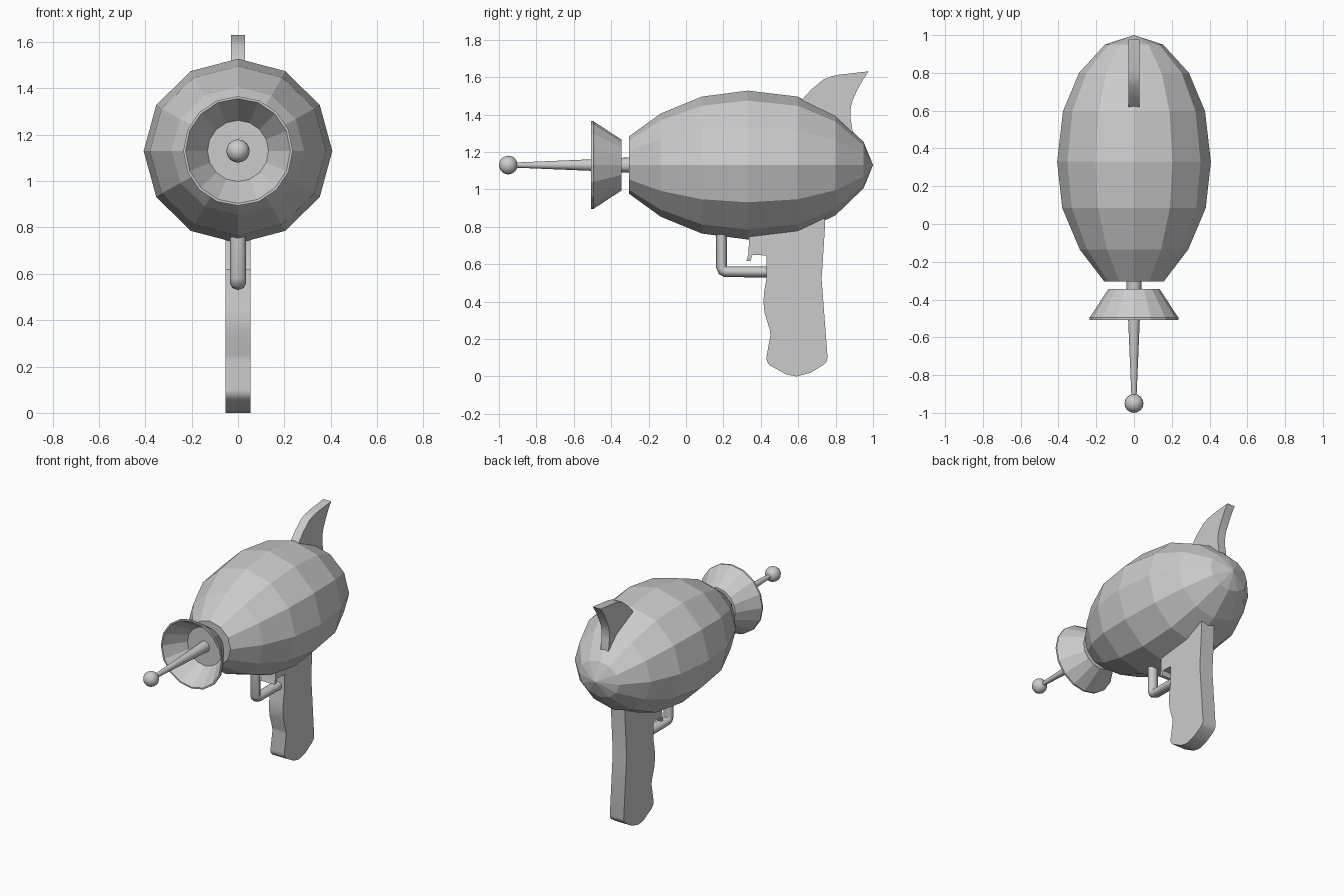
import bpy, bmesh, math

if "Cube" in bpy.data.objects:
    bpy.data.objects.remove(bpy.data.objects["Cube"])

AXIS_Z = 1.13  # height of the barrel axis


def finish(name, bm):
    bmesh.ops.recalc_face_normals(bm, faces=bm.faces)
    mesh = bpy.data.meshes.new(name)
    bm.to_mesh(mesh)
    bm.free()
    ob = bpy.data.objects.new(name, mesh)
    bpy.context.collection.objects.link(ob)
    return ob


def smooth(ob):
    bpy.ops.object.select_all(action='DESELECT')
    ob.select_set(True)
    bpy.context.view_layer.objects.active = ob
    bpy.ops.object.shade_smooth_by_angle(angle=math.radians(40))


def revolve(name, profile, sides):
    """Closed solid around the y axis; profile rows are (y, x radius, z radius)."""
    bm = bmesh.new()
    rings = []
    for y, rx, rz in profile:
        if rx == 0:
            rings.append([bm.verts.new((0, y, AXIS_Z))] * sides)
            continue
        angles = [2 * math.pi * i / sides for i in range(sides)]
        rings.append([bm.verts.new((rx * math.cos(a), y, AXIS_Z + rz * math.sin(a))) for a in angles])
    for a, b in zip(rings, rings[1:]):
        for i in range(sides):
            j = (i + 1) % sides
            bm.faces.new(list(dict.fromkeys((a[i], a[j], b[j], b[i]))))
    for ring in (rings[0], rings[-1]):
        if ring[0] is not ring[1]:
            bm.faces.new(ring)
    return finish(name, bm)


def plate(name, outline, half):
    """Side outline of (y, z) points extruded across x."""
    bm = bmesh.new()
    face = bm.faces.new([bm.verts.new((-half, y, z)) for y, z in outline])
    ext = bmesh.ops.extrude_face_region(bm, geom=[face])
    verts = [v for v in ext['geom'] if isinstance(v, bmesh.types.BMVert)]
    bmesh.ops.translate(bm, verts=verts, vec=(2 * half, 0, 0))
    return finish(name, bm)


# faceted egg-shaped body
revolve("body", [(-0.305, 0.157, 0.153), (-0.135, 0.287, 0.276), (0.085, 0.38, 0.366),
                 (0.33, 0.407, 0.398), (0.597, 0.376, 0.366), (0.80, 0.291, 0.268),
                 (0.95, 0.154, 0.123), (1.0, 0, 0)], 12)

# flared muzzle dish with a thin rim and recessed floor
revolve("muzzle_dish", [(y, r, r) for y, r in [
    (-0.345, 0.136), (-0.49, 0.231), (-0.495, 0.236), (-0.507, 0.236),
    (-0.507, 0.226), (-0.365, 0.132)]], 16)

# tapered antenna rod and ball tip
smooth(revolve("antenna_rod", [(-0.93, 0.013, 0.013), (-0.50, 0.031, 0.031),
                               (-0.28, 0.042, 0.042)], 16))
ball = bmesh.new()
bmesh.ops.create_uvsphere(ball, u_segments=16, v_segments=10, radius=0.05)
tip = finish("antenna_tip", ball)
tip.location = (0, -0.95, AXIS_Z)
smooth(tip)

# grip with the trigger at its upper front
smooth(plate("grip_and_trigger", [
    (0.745, 0.95), (0.743, 0.80), (0.725, 0.52), (0.757, 0.10), (0.752, 0.08),
    (0.735, 0.062), (0.666, 0.02), (0.592, 0.0), (0.537, 0.01), (0.447, 0.06),
    (0.433, 0.08), (0.43, 0.10), (0.452, 0.225), (0.448, 0.25), (0.42, 0.34),
    (0.414, 0.40), (0.418, 0.455), (0.43, 0.52), (0.43, 0.647), (0.355, 0.65),
    (0.345, 0.618), (0.323, 0.618), (0.335, 0.66), (0.337, 0.80), (0.337, 0.90)], 0.053))

# curved tail fin
smooth(plate("tail_fin", [
    (0.607, 1.465), (0.671, 1.535), (0.735, 1.588), (0.775, 1.604), (0.815, 1.613),
    (0.976, 1.631), (0.945, 1.585), (0.912, 1.524), (0.89, 1.475), (0.879, 1.428),
    (0.88, 1.38), (0.885, 1.348), (0.897, 1.26), (0.88, 1.18), (0.62, 1.35)], 0.03))

# bent tube trigger guard
curve = bpy.data.curves.new("trigger_guard", 'CURVE')
curve.dimensions = '3D'
curve.bevel_depth = 0.029
curve.bevel_resolution = 2
curve.use_fill_caps = True
path = [(0.19, 0.82), (0.19, 0.585), (0.197, 0.566), (0.215, 0.559), (0.46, 0.559)]
spline = curve.splines.new('POLY')
spline.points.add(len(path) - 1)
for point, (y, z) in zip(spline.points, path):
    point.co = (0, y, z, 1)
guard = bpy.data.objects.new("trigger_guard", curve)
guard.scale.x = 1.2
bpy.context.collection.objects.link(guard)
